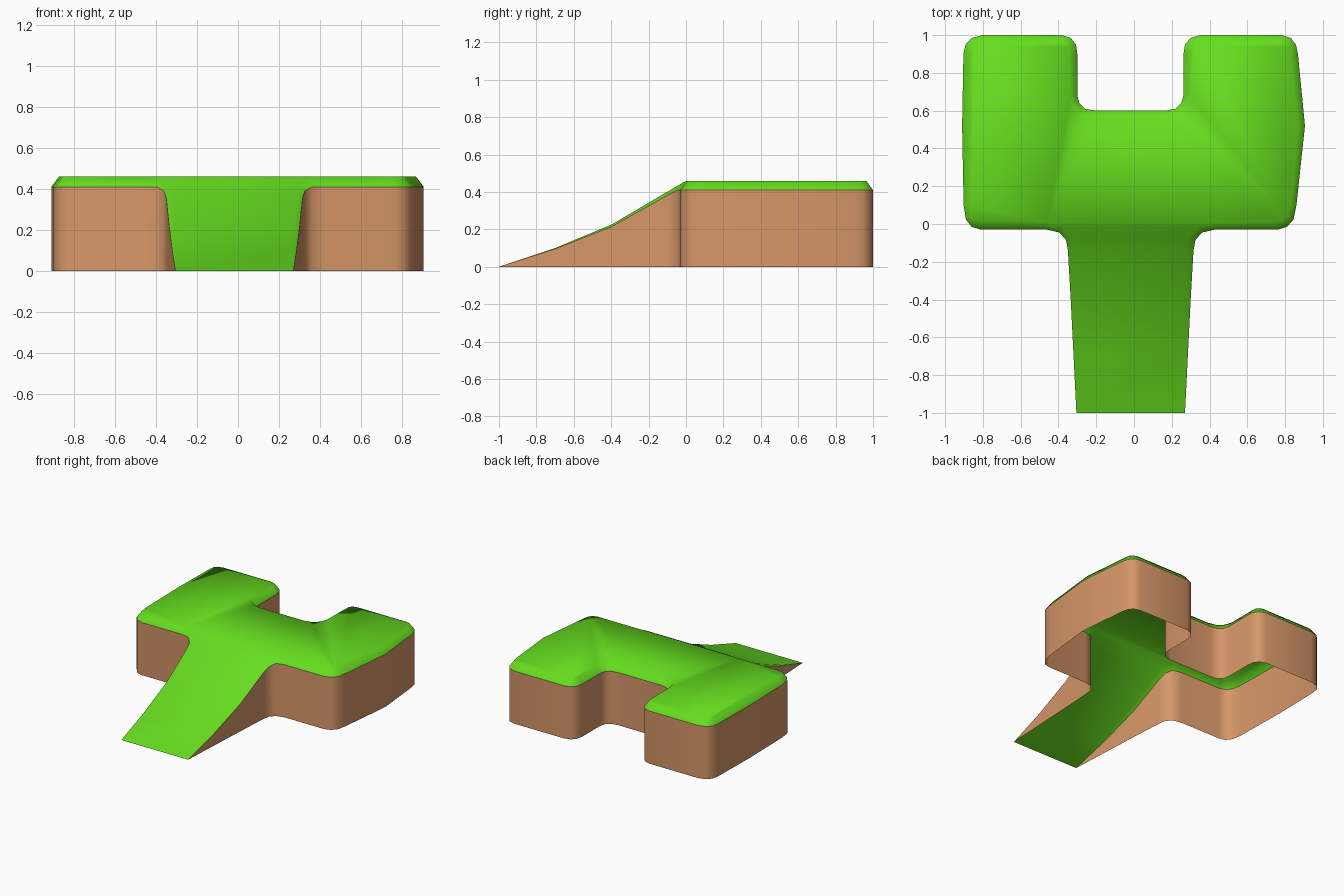
import bpy, bmesh
from mathutils import Vector

if "Cube" in bpy.data.objects:
    bpy.data.objects.remove(bpy.data.objects["Cube"])

# Outline halves, each running from the ramp toe to the middle of the back notch
left = [(-.305, -1), (-.32, -.7), (-.335, -.4), (-.35, -.14), (-.36, -.085), (-.395, -.045), (-.46, -.03),
        (-.81, -.03), (-.86, -.015), (-.89, .025), (-.902, .1), (-.91, .52), (-.903, .9), (-.892, .95),
        (-.86, .985), (-.8, 1), (-.38, 1), (-.335, .985), (-.307, .95), (-.3, .9), (-.3, .68),
        (-.29, .64), (-.26, .61), (-.2, .6)]
right = [(.27, -1), (.285, -.7), (.3, -.4), (.315, -.14), (.325, -.085), (.36, -.045), (.425, -.03),
         (.76, -.03), (.81, -.015), (.845, .025), (.86, .1), (.905, .52), (.868, .9), (.857, .95),
         (.83, .985), (.78, 1), (.35, 1), (.3, .985), (.27, .95), (.262, .9), (.262, .68),
         (.25, .64), (.22, .61), (.165, .6)]
RAMP = 6
profile = [(-1, 0), (-.7, .1), (-.4, .225), (0, .46)]


def height(y):
    for (y0, z0), (y1, z1) in zip(profile, profile[1:]):
        if y <= y1:
            return z0 + (z1 - z0) * max(0, y - y0) / (y1 - y0)
    return .46


# Outer rim on top of the walls, and the rim of the turf set in from it
points = [Vector(p) for p in left + right[::-1]]
rim, inner = [], []
for i, p in enumerate(points):
    normal = Vector((0, 0))
    for a, b in ((i - 1, i), (i, i + 1)):
        if a >= 0 and b < len(points):
            d = (points[b] - points[a]).normalized()
            normal += Vector((d.y, -d.x))
    normal.normalize()
    q = p + normal * .037 * min(1, height(p.y) / .3)
    rim.append((p.x, p.y, min(.41, .95 * height(p.y))))
    inner.append((q.x, q.y, height(q.y)))


def make(name, coords, faces, colour):
    bm = bmesh.new()
    verts = [bm.verts.new(c) for c in coords]
    for f in faces:
        bm.faces.new([verts[i] for i in f])
    bmesh.ops.remove_doubles(bm, verts=bm.verts, dist=.0005)
    for f in bm.faces:
        f.smooth = True
    mesh = bpy.data.meshes.new(name)
    bm.to_mesh(mesh)
    bm.free()
    mat = bpy.data.materials.new(name)
    mat.diffuse_color = (*colour, 1)
    mat.use_nodes = True
    mat.node_tree.nodes["Principled BSDF"].inputs["Base Color"].default_value = mat.diffuse_color
    mesh.materials.append(mat)
    bpy.context.collection.objects.link(bpy.data.objects.new(name, mesh))


n = len(points)
strip = [(i, i + n, i + n + 1, i + 1) for i in range(n - 1)]

# Earth walls, open underneath
make("earth_walls", [(x, y, 0) for x, y, z in rim] + rim, strip, (.68, .31, .14))

# Turf: sloped border, ramp strips, two side lobes and the middle
L = [n + i for i in range(len(left))]
R = [2 * n - 1 - i for i in range(len(right))]
faces = strip + [(L[k], R[k], R[k + 1], L[k + 1]) for k in range(RAMP)]
faces += [L[RAMP:][::-1], R[RAMP:], (L[RAMP], R[RAMP], R[-1], L[-1])]
make("turf_top", rim + inner, faces, (.13, .72, .013))
